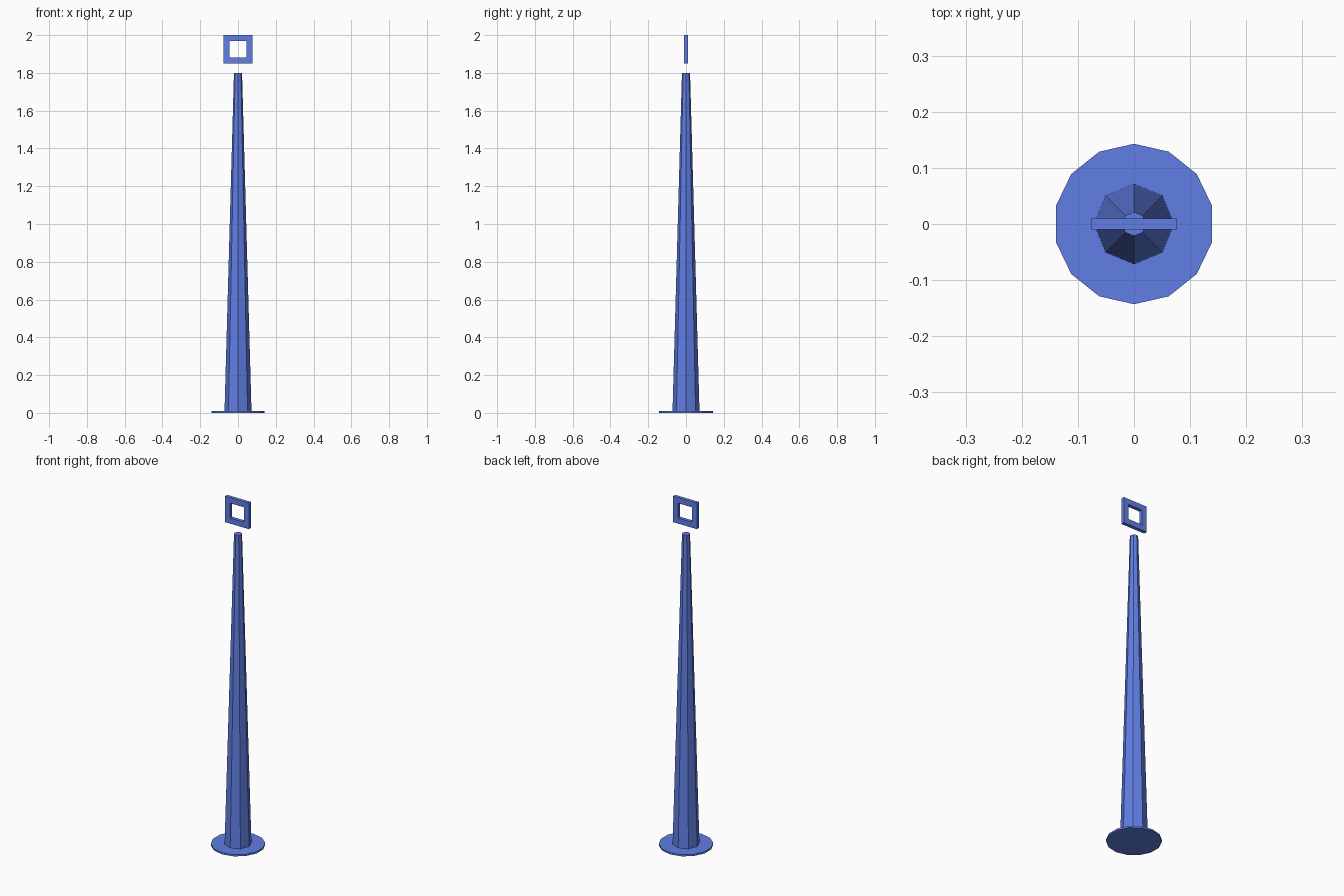
import bpy, bmesh
from mathutils import Matrix

if "Cube" in bpy.data.objects:
    bpy.data.objects.remove(bpy.data.objects["Cube"])

blue = bpy.data.materials.new("blue_paint")
blue.diffuse_color = (0.12, 0.21, 0.78, 1.0)
blue.use_nodes = True
blue.node_tree.nodes["Principled BSDF"].inputs["Base Color"].default_value = blue.diffuse_color


def finish(name, bm):
    bmesh.ops.recalc_face_normals(bm, faces=bm.faces)
    mesh = bpy.data.meshes.new(name)
    bm.to_mesh(mesh)
    bm.free()
    mesh.materials.append(blue)
    obj = bpy.data.objects.new(name, mesh)
    bpy.context.collection.objects.link(obj)
    return obj


def cone(name, sides, r_bottom, r_top, z0, z1):
    bm = bmesh.new()
    bmesh.ops.create_cone(bm, cap_ends=True, segments=sides,
                          radius1=r_bottom, radius2=r_top, depth=z1 - z0,
                          matrix=Matrix.Translation((0, 0, (z0 + z1) / 2)))
    return finish(name, bm)


def mitred_frame(name, outer, inner, half_depth, z):
    # Rectangular section swept around the four mitred corners
    bm = bmesh.new()
    section = [(outer, -half_depth), (outer, half_depth),
               (inner, half_depth), (inner, -half_depth)]
    rings = [[bm.verts.new((sx * w, y, z + sz * h)) for (w, h), y in section]
             for sx, sz in ((1, 1), (-1, 1), (-1, -1), (1, -1))]
    for i in range(4):
        a, b = rings[i], rings[(i + 1) % 4]
        for j in range(4):
            k = (j + 1) % 4
            bm.faces.new((a[j], a[k], b[k], b[j]))
    return finish(name, bm)


# Thin base plate
cone("base_plate", 14, 0.143, 0.143, 0.0, 0.01)
# Tapered eight-sided shaft
cone("tapered_shaft", 8, 0.0714, 0.0214, 0.01, 1.8)
# Square frame floating above the tip
mitred_frame("top_frame", (0.076, 0.075), (0.045, 0.043), 0.01, 1.925)
